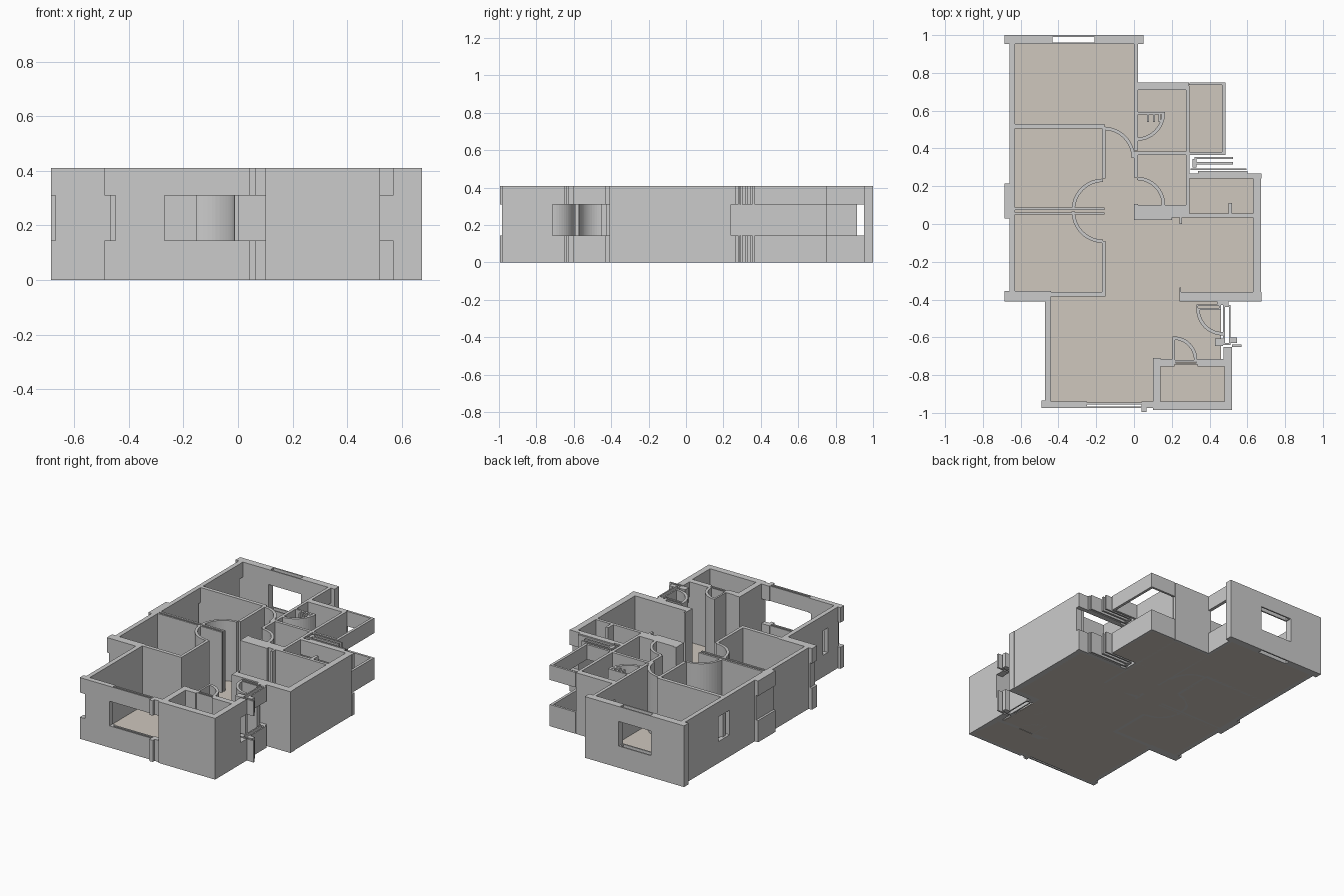
import bpy, bmesh, math

H, SILL, HEAD = 0.41, 0.145, 0.31   # wall height, window opening limits


def make_object(name, bm, mat=None):
    me = bpy.data.meshes.new(name)
    bmesh.ops.recalc_face_normals(bm, faces=bm.faces)
    bm.to_mesh(me)
    bm.free()
    ob = bpy.data.objects.new(name, me)
    bpy.context.collection.objects.link(ob)
    if mat:
        me.materials.append(mat)
    return ob


def prism(bm, pts, z0, z1):
    low = [bm.verts.new((x, y, z0)) for x, y in pts]
    top = [bm.verts.new((x, y, z1)) for x, y in pts]
    n = len(pts)
    bm.faces.new(low[::-1])
    bm.faces.new(top)
    for i in range(n):
        j = (i + 1) % n
        bm.faces.new((low[i], low[j], top[j], top[i]))


def box(bm, x0, x1, y0, y1, z0=0.0, z1=H):
    prism(bm, [(x0, y0), (x1, y0), (x1, y1), (x0, y1)], z0, z1)


def walls(name, rects):
    bm = bmesh.new()
    for r in rects:
        box(bm, *r)
    return make_object(name, bm)


def window_walls(name, rects):
    """Sill and lintel bands with the middle left open."""
    bm = bmesh.new()
    for r in rects:
        box(bm, *r, 0, SILL)
        box(bm, *r, HEAD, H)
    return make_object(name, bm)


def frame(x0, x1, y0, y1, t):
    """Four rectangles around a hollow core."""
    return [(x0, x1, y0, y0 + t), (x0, x1, y1 - t, y1),
            (x0, x0 + t, y0 + t, y1 - t), (x1 - t, x1, y0 + t, y1 - t)]


def door_swing(name, cx, cy, r, a0, t=0.018, n=14):
    """Quarter circle wall standing where a door swings."""
    bm = bmesh.new()
    ang = [math.radians(a0 + 90 * i / n) for i in range(n + 1)]
    pts = [(cx + r * math.cos(a), cy + r * math.sin(a)) for a in ang]
    pts += [(cx + (r - t) * math.cos(a), cy + (r - t) * math.sin(a)) for a in reversed(ang)]
    prism(bm, pts, 0, H)
    return make_object(name, bm)


# Floors
floor_mat = bpy.data.materials.new("floor_beige")
floor_mat.diffuse_color = (0.62, 0.57, 0.51, 1)
bm = bmesh.new()
for r in [(-0.65, 0.01, -0.37, 0.96), (0.01, 0.29, -0.37, 0.73), (0.29, 0.48, 0.37, 0.74),
          (0.29, 0.64, -0.37, 0.25), (-0.45, 0.46, -0.72, -0.37), (-0.45, 0.12, -0.955, -0.72),
          (0.12, 0.5, -0.96, -0.73)]:
    box(bm, *r, 0, 0.006)
make_object("floors", bm, floor_mat)

# Back wall with a hollow window bay
walls("back_wall", [(-0.685, -0.44, 0.952, 1.0), (-0.2, 0.05, 0.952, 1.0)])
window_walls("back_window", frame(-0.44, -0.2, 0.952, 1.0, 0.009))

# Left outer wall, pilasters and slit windows
walls("left_wall", [(-0.66, -0.63, 0.6, 0.915), (-0.66, -0.63, -0.37, 0.48),
                    (-0.67, -0.63, 0.03, 0.215)])
window_walls("left_slits", [(-0.66, -0.63, 0.48, 0.6), (-0.66, -0.63, 0.915, 0.952),
                            (-0.685, -0.67, 0.03, 0.215), (-0.685, -0.67, -0.41, -0.355)])

# Bedroom partitions
walls("bedroom_walls", [
    (-0.645, -0.155, 0.505, 0.53),
    (-0.17, -0.15, 0.24, 0.515),
    (-0.64, -0.155, 0.073, 0.087), (-0.64, -0.155, 0.05, 0.062),
    (-0.17, -0.15, -0.385, -0.09),
    (-0.67, -0.44, -0.41, -0.355), (-0.44, -0.15, -0.385, -0.36)])

# Bathroom walls
walls("bathroom_walls", [
    (0.0, 0.02, 0.39, 0.75), (0.0, 0.02, 0.245, 0.385), (0.0, 0.02, 0.02, 0.105),
    (0.0, 0.29, 0.71, 0.75), (0.275, 0.295, 0.05, 0.73),
    (0.01, 0.29, 0.365, 0.385), (0.02, 0.28, 0.055, 0.1)])
window_walls("rear_side_window", [(0.0, 0.022, 0.75, 0.952)])
walls("bathroom_door_leaf", [(0.02, 0.165, 0.58, 0.592), (0.07, 0.08, 0.54, 0.58),
                             (0.1, 0.11, 0.54, 0.58), (0.13, 0.14, 0.54, 0.58)])

# Balcony and utility window bands
window_walls("balcony_bands", [
    (0.295, 0.485, 0.735, 0.75), (0.467, 0.485, 0.365, 0.735), (0.295, 0.467, 0.365, 0.38),
    (0.32, 0.525, 0.345, 0.355), (0.31, 0.525, 0.315, 0.328), (0.31, 0.33, 0.3, 0.345),
    (0.3, 0.595, 0.285, 0.295), (0.34, 0.6, 0.268, 0.28), (0.29, 0.675, 0.24, 0.268)])

# Right outer wall and kitchen walls
walls("right_wall", [(0.63, 0.672, -0.36, 0.24)])
walls("kitchen_walls", [
    (0.0, 0.2, 0.02, 0.055), (0.2, 0.64, 0.035, 0.055), (0.24, 0.255, 0.0, 0.04),
    (0.5, 0.52, 0.055, 0.11), (0.24, 0.675, -0.41, -0.36), (0.24, 0.25, -0.36, -0.335)])

# Living room outer walls
walls("living_left_wall", [(-0.47, -0.44, -0.78, -0.4), (-0.47, -0.44, -0.945, -0.83)])
walls("living_front_wall", [(-0.45, -0.27, -0.975, -0.94)])
window_walls("living_windows", [
    (-0.47, -0.44, -0.83, -0.78), (-0.49, -0.45, -0.975, -0.935),
    (-0.27, -0.25, -0.975, -0.94), (-0.25, 0.04, -0.975, -0.966), (-0.25, 0.04, -0.955, -0.946),
    (0.04, 0.065, -0.995, -0.94), (0.065, 0.1, -0.975, -0.94)])

# Store room
walls("store_room_walls", [
    (0.1, 0.14, -0.985, -0.71), (0.48, 0.52, -0.985, -0.75), (0.14, 0.48, -0.985, -0.94),
    (0.14, 0.215, -0.755, -0.715), (0.335, 0.52, -0.755, -0.715),
    (0.205, 0.217, -0.72, -0.595)] + frame(0.215, 0.335, -0.745, -0.72, 0.007))

# Entrance door surround
walls("entrance_leaf", frame(0.33, 0.46, -0.455, -0.425, 0.009))
window_walls("entrance_bands",
             frame(0.472, 0.512, -0.64, -0.43, 0.009)
             + [(0.44, 0.5, -0.43, -0.41), (0.43, 0.472, -0.645, -0.605),
                (0.512, 0.545, -0.63, -0.6), (0.52, 0.57, -0.65, -0.638),
                (0.475, 0.52, -0.715, -0.65)])

# Door swings
for name, cx, cy, r, a0 in [
        ("hall_door_swing", -0.16, 0.35, 0.165, 0),
        ("middle_bedroom_door_swing", -0.165, 0.075, 0.165, 90),
        ("lower_bedroom_door_swing", -0.165, 0.065, 0.165, 180),
        ("upper_bath_door_swing", 0.015, 0.59, 0.15, 270),
        ("lower_bath_door_swing", 0.015, 0.1, 0.15, 0),
        ("store_door_swing", 0.21, -0.72, 0.125, 0),
        ("entrance_door_swing", 0.47, -0.45, 0.14, 180)]:
    door_swing(name, cx, cy, r, a0)

# Front and back extents are centred on the origin
for ob in bpy.data.objects:
    ob.select_set(False)
